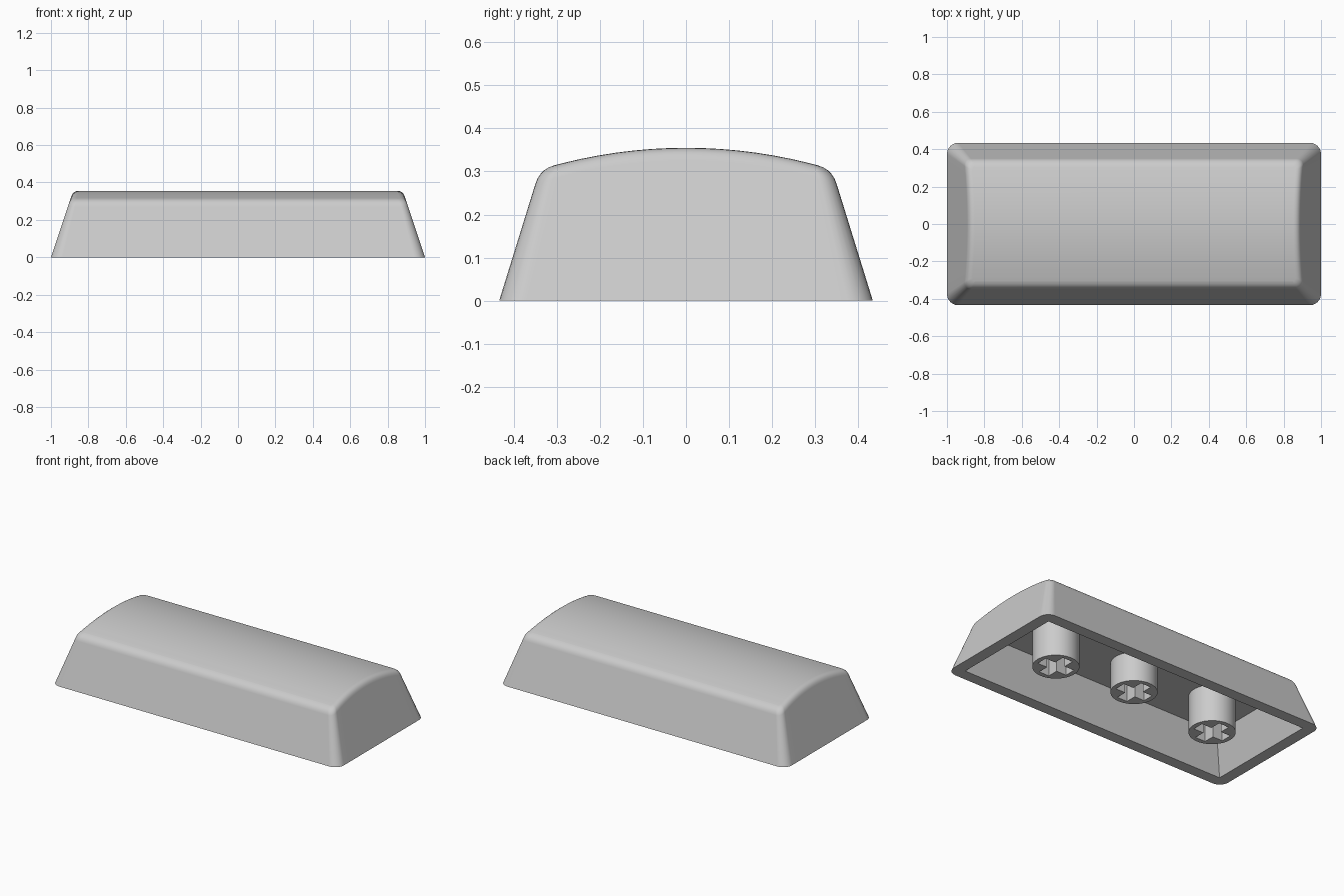
import bpy, bmesh, math

if "Cube" in bpy.data.objects:
    bpy.data.objects.remove(bpy.data.objects["Cube"])

mat = bpy.data.materials.new("light grey plastic")
mat.diffuse_color = (0.6, 0.6, 0.6, 1)
mat.use_nodes = True
mat.node_tree.nodes["Principled BSDF"].inputs["Base Color"].default_value = mat.diffuse_color

CORNER, SIDE = 6, 14          # segments per corner arc and per short side
CROWN_R, TOP = 1.17, 0.355    # crown arc radius and peak height


def outline(hx, hy, r):
    """Rounded rectangle, counter-clockwise, mirrored about x = 0."""
    quarter = [(hx - r + r * math.cos(a), hy - r + r * math.sin(a))
               for a in (math.pi / 2 * i / CORNER for i in range(CORNER + 1))]
    side = [(hx, (hy - r) * (2 * i / SIDE - 1)) for i in range(1, SIDE)]
    right = [(x, -y) for x, y in reversed(quarter)] + side + quarter
    return right + [(-x, y) for x, y in reversed(right)]


def size(z, inset=0.0):
    """Tapered outer half sizes and corner radius at a height."""
    return 1 - 0.333 * z - inset, 0.434 - 0.31 * z - inset, 0.06 - 0.08 * z - 0.6 * inset


def crown_ring(drop, inset):
    """Outer outline lying a set distance under the curved crown."""
    pts = []
    for i in range(len(outline(*size(0)))):
        z = 0.32
        for _ in range(6):
            x, y = outline(*size(z, inset))[i]
            z = TOP - (CROWN_R - math.sqrt(CROWN_R ** 2 - y * y)) - drop
        pts.append((x, y, z))
    return pts


def flat_ring(z, hx, hy, r):
    return [(x, y, z) for x, y in outline(hx, hy, r)]


def finish(name, bm):
    bmesh.ops.recalc_face_normals(bm, faces=bm.faces)
    me = bpy.data.meshes.new(name)
    bm.to_mesh(me)
    bm.free()
    me.materials.append(mat)
    ob = bpy.data.objects.new(name, me)
    bpy.context.collection.objects.link(ob)
    bpy.ops.object.select_all(action='DESELECT')
    ob.select_set(True)
    bpy.context.view_layer.objects.active = ob
    bpy.ops.object.shade_smooth_by_angle(angle=math.radians(35))
    wn = ob.modifiers.new("even shading", 'WEIGHTED_NORMAL')
    wn.keep_sharp = True
    return ob


# Hollow cap: ceiling, inner walls, rim, outer walls, rounded top edge, crown
FILLET, STEPS, CEILING = 0.03, 5, 0.23
rings = [flat_ring(CEILING, 0.848, 0.291, 0), flat_ring(0, 0.928, 0.362, 0),
         flat_ring(0, *size(0))]
for k in range(STEPS + 1):
    t = k / STEPS
    rings.append(crown_ring(FILLET * (1 - t) ** 2, FILLET * t * t))

bm = bmesh.new()
loops = [[bm.verts.new(p) for p in ring] for ring in rings]
n = len(loops[0])
for a, b in zip(loops, loops[1:]):
    for i in range(n):
        j = (i + 1) % n
        bm.faces.new((a[i], a[j], b[j], b[i]))
for loop in (loops[0], loops[-1]):       # strips running along x close both ends
    for i in range(n // 2 - 1):
        bm.faces.new((loop[i], loop[i + 1], loop[n - 2 - i], loop[n - 1 - i]))
bmesh.ops.remove_doubles(bm, verts=bm.verts, dist=1e-5)
finish("cap_shell", bm)


# Stems: round posts with a cross-shaped socket
def stem(name, x, z0):
    bm = bmesh.new()
    L, w, R, sides = 0.103, 0.035, 0.132, 48
    circle = [(R * math.cos(2 * math.pi * i / sides), R * math.sin(2 * math.pi * i / sides))
              for i in range(sides)]
    cross = []
    for q in range(4):
        c, s = round(math.cos(q * math.pi / 2)), round(math.sin(q * math.pi / 2))
        cross += [(c * px - s * py, s * px + c * py) for px, py in ((L, -w), (L, w), (w, w))]
    edges = []
    for pts in (circle, cross):
        low = [bm.verts.new((x + px, py, z0)) for px, py in pts]
        high = [bm.verts.new((x + px, py, CEILING + 0.002)) for px, py in pts]
        for i in range(len(pts)):
            j = (i + 1) % len(pts)
            f = bm.faces.new((low[i], low[j], high[j], high[i]))
            edges.append(bm.edges.get((low[i], low[j])))
    bmesh.ops.triangle_fill(bm, edges=edges, use_beauty=True, normal=(0, 0, -1))
    finish(name, bm)


stem("stem_left", -0.57, 0.0)
stem("stem_middle", 0.0, 0.047)
stem("stem_right", 0.57, 0.0)
